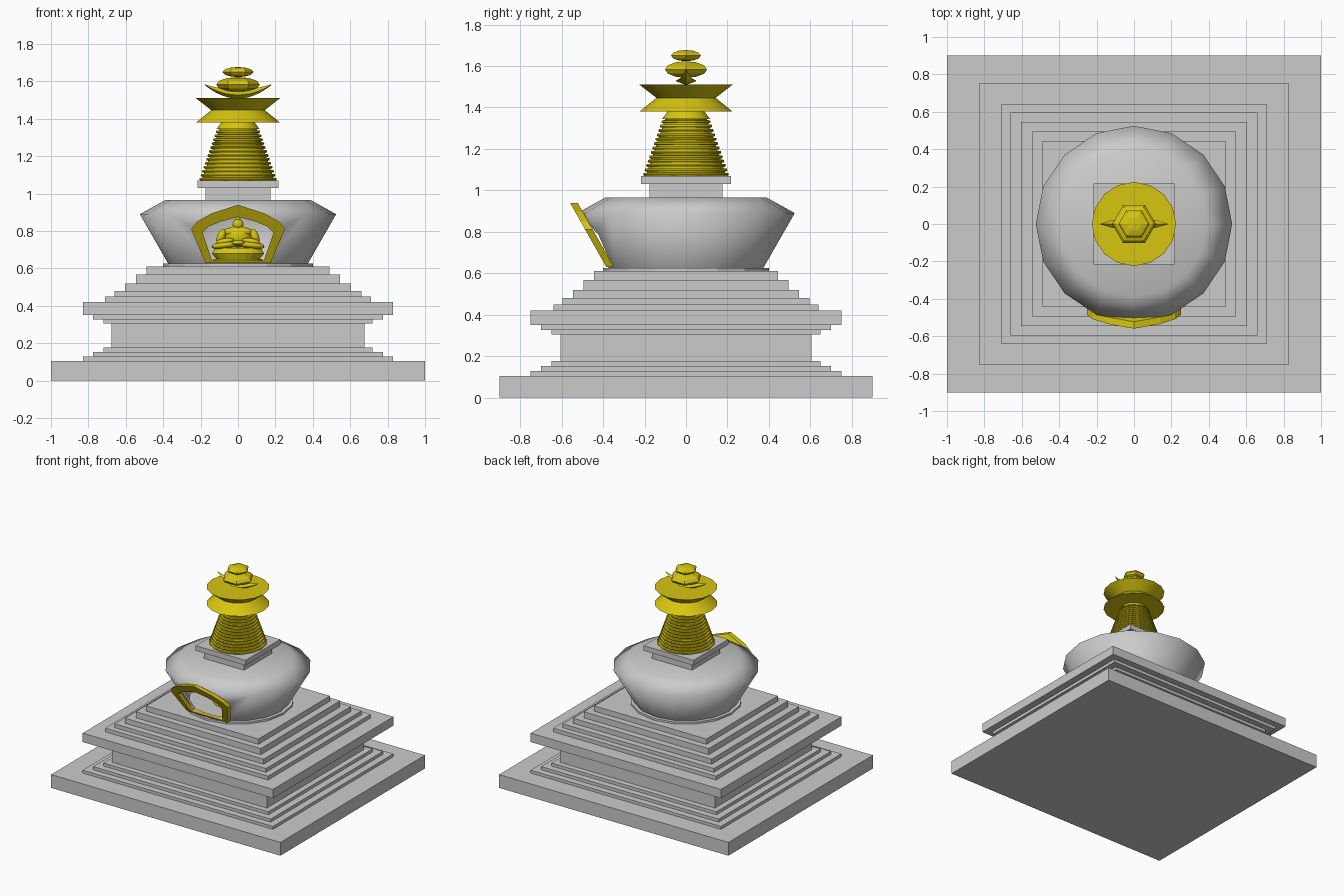
import bpy, bmesh, math
from mathutils import Vector, Matrix

if "Cube" in bpy.data.objects:
    bpy.data.objects.remove(bpy.data.objects["Cube"], do_unlink=True)


def make_material(name, rgb):
    m = bpy.data.materials.new(name)
    m.use_nodes = True
    m.diffuse_color = (*rgb, 1)
    node = next(n for n in m.node_tree.nodes if n.type == 'BSDF_PRINCIPLED')
    node.inputs["Base Color"].default_value = (*rgb, 1)
    return m


stone = make_material("grey stone", (0.6, 0.6, 0.6))
gold = make_material("yellow gold", (0.68, 0.56, 0.005))


def finish(bm, name, mat, smooth=None):
    bmesh.ops.recalc_face_normals(bm, faces=bm.faces)
    mesh = bpy.data.meshes.new(name)
    bm.to_mesh(mesh)
    bm.free()
    mesh.materials.append(mat)
    ob = bpy.data.objects.new(name, mesh)
    bpy.context.collection.objects.link(ob)
    if smooth:
        for o in bpy.context.selected_objects:
            o.select_set(False)
        ob.select_set(True)
        bpy.context.view_layer.objects.active = ob
        bpy.ops.object.shade_smooth_by_angle(angle=math.radians(smooth))
    return ob


def slab(name, hx, hy, z0, z1, mat=stone):
    bm = bmesh.new()
    bmesh.ops.create_cube(bm, size=1, matrix=Matrix.Translation((0, 0, (z0 + z1) / 2))
                          @ Matrix.Diagonal((2 * hx, 2 * hy, z1 - z0, 1)))
    return finish(bm, name, mat)


def lathe(name, profile, sides, mat, closed=False, smooth=None):
    bm = bmesh.new()
    vs = [bm.verts.new((r, 0, z)) for r, z in profile]
    es = [bm.edges.new(p) for p in zip(vs, vs[1:])]
    if closed:
        es.append(bm.edges.new((vs[-1], vs[0])))
    bmesh.ops.spin(bm, geom=vs + es, cent=(0, 0, 0), axis=(0, 0, 1),
                   angle=math.tau, steps=sides)
    bmesh.ops.remove_doubles(bm, verts=bm.verts, dist=0.0005)
    return finish(bm, name, mat, smooth)


def mirrored(half):
    return half + [(-x, z) for x, z in reversed(half) if x > 0]


# Stepped square base: half width, half depth, top height
tiers = [(1.0, 0.9, 0.105), (0.83, 0.75, 0.128), (0.775, 0.7, 0.152),
         (0.72, 0.65, 0.176), (0.675, 0.605, 0.305), (0.72, 0.65, 0.327),
         (0.775, 0.7, 0.35), (0.83, 0.75, 0.42), (0.71, 0.64, 0.45),
         (0.66, 0.595, 0.48), (0.605, 0.545, 0.52), (0.545, 0.495, 0.568),
         (0.49, 0.445, 0.61)]
z = 0
for i, (hx, hy, top) in enumerate(tiers):
    slab(f"base_tier_{i + 1}", hx, hy, z, top)
    z = top

# Hollow dome on a low ring
lathe("dome_foot_ring", [(0, 0.61), (0.4, 0.61), (0.4, 0.625), (0, 0.625)], 16, stone)
dome = lathe("dome", [(0.37, 0.62), (0.525, 0.89), (0.39, 0.965), (0, 0.965),
                      (0, 0.945), (0.38, 0.945), (0.5, 0.885), (0.35, 0.62)],
             16, stone, closed=True)

# Niche outlines, seen from the front
outer = mirrored([(0.175, 0.63), (0.25, 0.81), (0.22, 0.85), (0.14, 0.895), (0, 0.94)])
inner = mirrored([(0.138, 0.642), (0.19, 0.79), (0.155, 0.825), (0.085, 0.853), (0, 0.875)])

# Niche opening cut through the front wall
bm = bmesh.new()
face = bm.faces.new([bm.verts.new((x, -0.7, h)) for x, h in inner])
ext = bmesh.ops.extrude_face_region(bm, geom=[face])
bmesh.ops.translate(bm, vec=(0, 0.5, 0),
                    verts=[g for g in ext["geom"] if isinstance(g, bmesh.types.BMVert)])
cutter = finish(bm, "niche_cutter", stone)
cutter.hide_render = True
mod = dome.modifiers.new("niche", 'BOOLEAN')
mod.operation, mod.solver, mod.object = 'DIFFERENCE', 'EXACT', cutter
bpy.context.view_layer.objects.active = dome
bpy.ops.object.modifier_apply(modifier="niche")
bpy.data.objects.remove(cutter, do_unlink=True)

# Smooth dome with crisp edges only at the opening and the foot
bm = bmesh.new()
bm.from_mesh(dome.data)
for f in bm.faces:
    f.smooth = True
for e in bm.edges:
    c = (e.verts[0].co + e.verts[1].co) / 2
    at_niche = c.y < -0.3 and abs(c.x) < 0.2 and c.z < 0.88
    if (at_niche or c.z < 0.63) and e.calc_face_angle(0) > 0.55:
        e.smooth = False
bm.to_mesh(dome.data)
bm.free()

# Leaning niche frame
bm = bmesh.new()
loops = []
for outline, back in ((outer, 0), (inner, 0), (inner, 0.037), (outer, 0.037)):
    loops.append([bm.verts.new((x, -0.385 - 0.563 * (h - 0.63) + back, h))
                  for x, h in outline])
n = len(outer)
for a, b in zip(loops, loops[1:] + loops[:1]):
    for i in range(n):
        j = (i + 1) % n
        bm.faces.new((a[i], a[j], b[j], b[i]))
finish(bm, "niche_frame", gold)

# Seated figure inside the dome
STATUE_Y = -0.1


def blob(name, centre, radii, tilt=0):
    bm = bmesh.new()
    bmesh.ops.create_uvsphere(bm, u_segments=14, v_segments=8, radius=1,
                              matrix=Matrix.Translation(Vector(centre) + Vector((0, STATUE_Y, 0)))
                              @ Matrix.Rotation(tilt, 4, 'Y') @ Matrix.Diagonal((*radii, 1)))
    return finish(bm, name, gold, smooth=60)


def oval_tier(name, r0, r1, z0, z1):
    ob = lathe(name, [(0, z0), (r0, z0), (r1, z1), (0, z1)], 20, gold)
    ob.data.transform(Matrix.Translation((0, STATUE_Y, 0)) @ Matrix.Diagonal((1, 0.7, 1, 1)))


oval_tier("figure_plinth", 0.13, 0.13, 0.625, 0.65)
oval_tier("figure_lotus_lower", 0.115, 0.14, 0.65, 0.68)
oval_tier("figure_lotus_upper", 0.14, 0.12, 0.68, 0.71)
blob("figure_torso", (0, 0, 0.77), (0.07, 0.045, 0.06))
blob("figure_chest", (0, 0, 0.795), (0.085, 0.04, 0.028))
blob("figure_head", (0, 0, 0.836), (0.03, 0.03, 0.03))
blob("figure_topknot", (0, 0, 0.863), (0.013, 0.013, 0.012))
blob("figure_hands", (0, -0.07, 0.738), (0.035, 0.02, 0.012))
for side, s in (("left", 1), ("right", -1)):
    blob(f"figure_{side}_leg", (0.07 * s, -0.03, 0.725), (0.075, 0.05, 0.022), 0.12 * s)
    blob(f"figure_{side}_arm", (0.09 * s, -0.01, 0.77), (0.022, 0.025, 0.045), -0.35 * s)
    blob(f"figure_{side}_forearm", (0.07 * s, -0.05, 0.745), (0.05, 0.02, 0.016), 0.15 * s)

# Square neck and cap
slab("neck", 0.175, 0.175, 0.96, 1.03)
slab("neck_cap", 0.217, 0.217, 1.03, 1.07)

# Ringed spire
RINGS, Z0, Z1 = 13, 1.07, 1.345
step = (Z1 - Z0) / RINGS
profile = [(0, Z0)]
for i in range(RINGS):
    r = 0.207 - 0.088 * i / (RINGS - 1)
    h = Z0 + i * step
    profile += [(r - 0.004, h), (r, h + step * 0.3), (r - 0.003, h + step * 0.65),
                (r - 0.018, h + step * 0.7), (r - 0.018, h + step)]
profile += [(0.115, Z1), (0.085, 1.385), (0, 1.385)]
lathe("spire_rings", profile, 16, gold, smooth=30)

# Waisted parasol
lathe("parasol", [(0, 1.38), (0.225, 1.38), (0.143, 1.446), (0.225, 1.51), (0, 1.51)],
      16, gold, smooth=30)

# Crescent with a diamond cross-section
bm = bmesh.new()
rings = []
for i in range(13):
    t = (i - 6) / 6
    x, low = 0.178 * t, 1.508 + 0.072 * t * t
    w, th = 0.003 + 0.048 * (1 - abs(t)), 0.004 + 0.045 * (1 - t * t)
    rings.append([bm.verts.new(p) for p in ((x, 0, low), (x, w, low + th * 0.4),
                                            (x, 0, low + th), (x, -w, low + th * 0.4))])
for a, b in zip(rings, rings[1:]):
    for i in range(4):
        j = (i + 1) % 4
        bm.faces.new((a[i], a[j], b[j], b[i]))
bm.faces.new(rings[0])
bm.faces.new(rings[-1])
finish(bm, "crescent", gold)

# Six-sided flattened finial balls
for name, radius, centre, half in (("finial_lower", 0.117, 1.583, 0.04),
                                   ("finial_upper", 0.083, 1.65, 0.027)):
    arc = [math.pi * (k / 6 - 0.5) for k in range(7)]
    lathe(name, [(radius * math.cos(a), centre + half * math.sin(a)) for a in arc], 6, gold)
